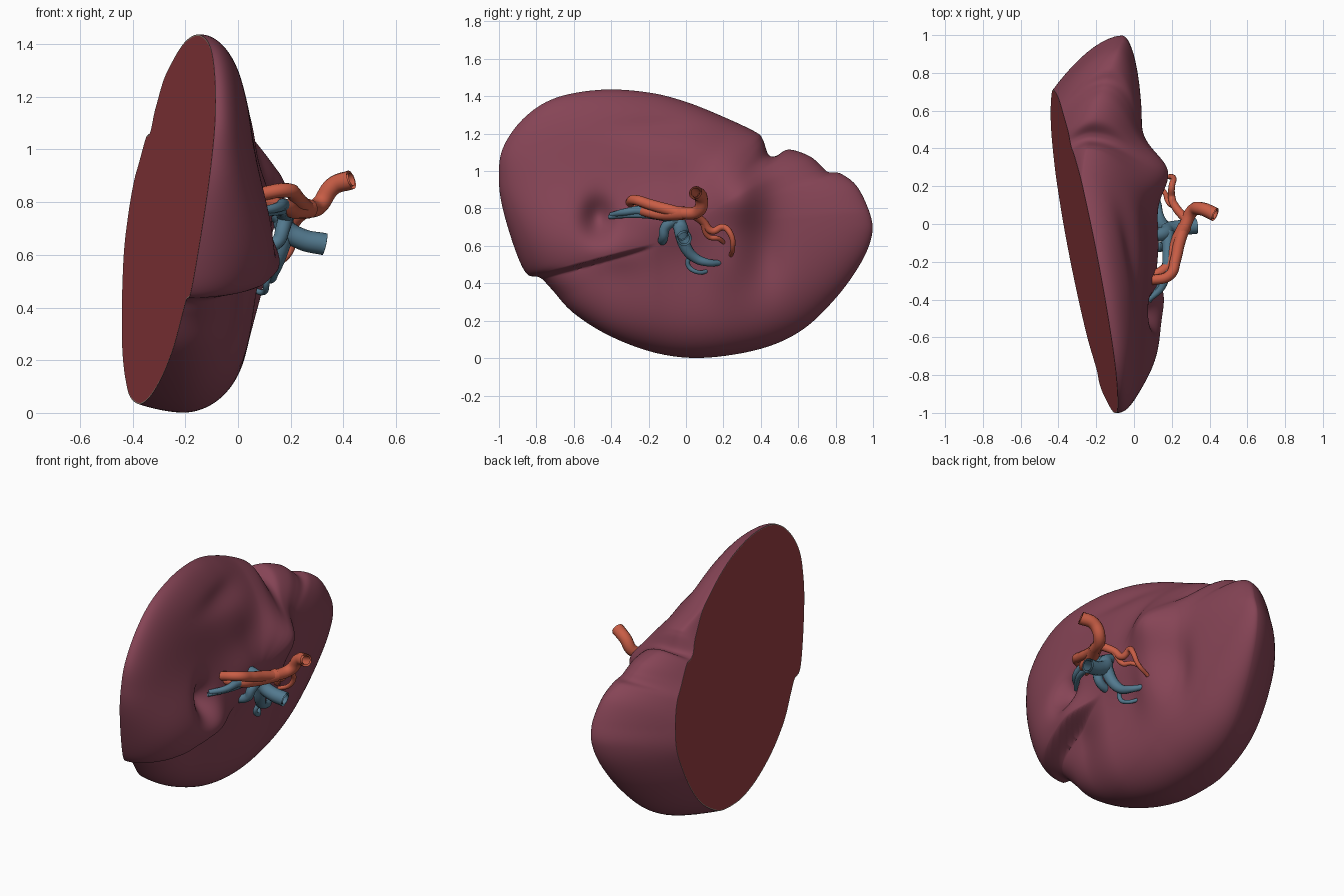
import bpy, bmesh, math
from mathutils import Vector

cube = bpy.data.objects.get("Cube")
if cube:
    bpy.data.objects.remove(cube)


def material(name, color):
    mat = bpy.data.materials.new(name)
    mat.use_nodes = True
    mat.diffuse_color = (*color, 1)
    mat.node_tree.nodes["Principled BSDF"].inputs["Base Color"].default_value = (*color, 1)
    return mat


tissue = material("plum tissue", (0.238, 0.058, 0.092))
cut_tissue = material("dark red cut", (0.32, 0.048, 0.056))
capsule = material("pale capsule edge", (0.36, 0.27, 0.22))
artery_red = material("artery orange red", (0.58, 0.11, 0.06))
vein_blue = material("vein slate blue", (0.085, 0.19, 0.27))


def clamp(value):
    return max(0.0, min(1.0, value))


def smoothstep(value):
    value = clamp(value)
    return value * value * (3 - 2 * value)


def hill(y, z, cy, cz, wy, wz):
    return math.exp(-((y - cy) / wy) ** 2 - ((z - cz) / wz) ** 2)


def closed_spline(points, steps):
    """Smooth closed curve through the given points."""
    result, count = [], len(points)
    for i in range(count):
        a, b, c, d = (Vector(points[(i + k) % count]) for k in (-1, 0, 1, 2))
        for s in range(steps):
            t = s / steps
            result.append(0.5 * (2 * b + (c - a) * t + (2 * a - 5 * b + 4 * c - d) * t * t
                                 + (3 * b - a - 3 * c + d) * t ** 3))
    return result


# Organ outline in (y, z), with the notches on the upper back border
OUTLINE = [(-1, .96), (-.98, 1.12), (-.87, 1.28), (-.7, 1.39), (-.45, 1.435), (-.2, 1.42),
           (0, 1.37), (.2, 1.29), (.37, 1.21), (.41, 1.17), (.44, 1.09), (.48, 1.08),
           (.55, 1.115), (.66, 1.08), (.72, 1.03), (.76, .995), (.83, .985), (.92, .91),
           (.99, .75), (.99, .64), (.93, .5), (.8, .32), (.62, .15), (.4, .05), (.1, .002),
           (-.15, .025), (-.4, .115), (-.6, .24), (-.72, .37), (-.78, .43), (-.85, .45),
           (-.91, .57), (-.98, .8)]
CENTER = Vector((0, .7))


def cut_plane(y, z):
    return -.377 - .173 * y + .108 * z


def relief(y, z):
    """Height of the inner face: lobes, hollows and the overhanging fold."""
    height = .05
    height += .135 * hill(y, z, .28, .89, .14 if y > .28 else .17, .18)
    height += .05 * hill(y, z, .22, .55, .12, .2)
    height -= .04 * hill(y, z, .43, .55, .1, .2)
    height += .04 * hill(y, z, .02, 1.12, .25, .15)
    height += .07 * hill(y, z, -.06, .76, .25, .18)
    height += .09 * hill(y, z, -.62, .62, .38, .3)
    height += .045 * hill(y, z, -.38, .57, .15, .1)
    height -= .1 * hill(y, z, -.47, .75, .075, .1)
    height -= .03 * hill(y, z, -.1, 1.24, .25, .06)
    above_fold = z - (.43 + .27 * (y + .8))
    fade = smoothstep((-.15 - y) / .3)
    under = 1 - smoothstep(above_fold / .028 + .5)
    height -= .13 * fade * under * math.exp(min(0, above_fold) * 3)
    return height


def build_organ():
    rim = closed_spline(OUTLINE, 8)
    count = len(rim)
    window = 12
    soft = [sum((rim[(i + k) % count] for k in range(-window, window + 1)), Vector((0, 0)))
            / (2 * window + 1) for i in range(count)]
    side_steps, face_steps = 10, 72
    bm = bmesh.new()
    rings = [[] for _ in range(side_steps + face_steps)]
    for i, (y, z) in enumerate(rim):
        # Outer side: from the cut edge out to the widest outline
        back = clamp((y - .2) / .8) ** 1.5
        low = clamp((y - z + 1) / 1.2)
        cut_y, cut_z = rim[i].lerp(soft[i], .7 * clamp(y / .4))
        cut_y -= .27 * back
        cut_z += (.6 - cut_z) * (.06 * low + .25 * back)
        start = cut_plane(cut_y, cut_z)
        rim_x = cut_plane(y, z) + .01 + .19 * low + .21 * back
        for s in range(side_steps):
            u = s / side_steps
            out = 1 - (1 - u) ** 1.7
            rings[s].append(bm.verts.new((start + (rim_x - start) * u,
                                          cut_y + (y - cut_y) * out,
                                          cut_z + (z - cut_z) * out)))
        # Inner face: from the outline in to the middle
        direction = (rim[i] - CENTER).normalized()
        power = 3.8 - 1.5 * direction.y + 3.5 * max(0, -direction.x) ** 2
        for s in range(face_steps):
            r = math.cos(s / face_steps * math.pi / 2)
            py, pz = CENTER + r * (soft[i].lerp(rim[i], r ** 6) - CENTER)
            dome = math.sqrt(max(0, 1 - r ** power))
            px = rim_x + (relief(py, pz) - rim_x) * dome
            rings[side_steps + s].append(bm.verts.new((px, py, pz)))
    for lower, upper in zip(rings, rings[1:]):
        for i in range(count):
            j = (i + 1) % count
            bm.faces.new((lower[i], lower[j], upper[j], upper[i]))
    tip = bm.verts.new((relief(*CENTER), *CENTER))
    for i in range(count):
        bm.faces.new((rings[-1][i], rings[-1][(i + 1) % count], tip))
    cut_face = bm.faces.new(rings[0])
    cut_face.material_index = 1
    bmesh.ops.recalc_face_normals(bm, faces=bm.faces)
    # Separate the cut so that it stays flat-shaded, then inset the thin capsule line
    bmesh.ops.split_edges(bm, edges=cut_face.edges)
    border = bmesh.ops.inset_individual(bm, faces=[cut_face], thickness=.005)
    for face in border["faces"]:
        if face != cut_face:
            face.material_index = 2
    mesh = bpy.data.meshes.new("organ_body")
    bm.to_mesh(mesh)
    bm.free()
    for mat in (tissue, cut_tissue, capsule):
        mesh.materials.append(mat)
    organ = bpy.data.objects.new("organ_body", mesh)
    bpy.context.collection.objects.link(organ)
    bpy.context.view_layer.objects.active = organ
    organ.select_set(True)
    bpy.ops.object.shade_smooth_by_angle(angle=math.radians(60))


def vessel(name, mat, start_radius, end_radius, path):
    """Tapered open tube along a smooth path."""
    curve = bpy.data.curves.new(name, "CURVE")
    curve.dimensions = "3D"
    curve.bevel_depth = 1
    curve.bevel_resolution = 4
    curve.resolution_u = 8
    spline = curve.splines.new("BEZIER")
    spline.bezier_points.add(len(path) - 1)
    for i, (point, co) in enumerate(zip(spline.bezier_points, path)):
        point.co = co
        point.handle_left_type = point.handle_right_type = "AUTO"
        point.radius = start_radius + (end_radius - start_radius) * i / (len(path) - 1)
    curve.materials.append(mat)
    bpy.context.collection.objects.link(bpy.data.objects.new(name, curve))


build_organ()

# Arteries
vessel("main_artery", artery_red, .037, .026,
       [(.43, .05, .885), (.36, .08, .86), (.31, .07, .79), (.27, -.01, .775),
        (.24, -.1, .795), (.22, -.19, .82), (.19, -.27, .845), (.08, -.3, .83)])
vessel("main_artery_bore", artery_red, .026, .024, [(.432, .05, .886), (.36, .08, .86)])
vessel("lower_artery_branch", artery_red, .037, .024,
       [(.27, -.01, .775), (.21, -.13, .77), (.18, -.22, .785), (.09, -.28, .8)])
vessel("back_artery_branch", artery_red, .024, .011,
       [(.28, .02, .78), (.22, .09, .73), (.2, .14, .68), (.2, .2, .7), (.21, .24, .66),
        (.18, .25, .59), (.1, .24, .55)])
vessel("back_artery_twig", artery_red, .016, .011,
       [(.22, .09, .72), (.18, .12, .65), (.16, .17, .64), (.09, .21, .61)])

# Veins
vessel("main_vein", vein_blue, .042, .036,
       [(.33, -.01, .64), (.24, -.02, .66), (.18, -.03, .7), (.16, -.05, .75), (.05, -.06, .78)])
vessel("main_vein_bore", vein_blue, .031, .03, [(.332, -.01, .64), (.24, -.02, .66)])
vessel("lower_vein", vein_blue, .038, .014,
       [(.18, -.03, .69), (.15, 0, .59), (.13, .05, .535), (.12, .12, .51), (.08, .19, .51)])
vessel("lower_vein_twig", vein_blue, .014, .01,
       [(.13, .03, .56), (.11, .01, .5), (.1, .06, .46), (.05, .13, .47)])
vessel("upper_front_vein", vein_blue, .034, .014,
       [(.18, -.04, .74), (.18, -.15, .77), (.17, -.25, .79), (.15, -.33, .78), (.08, -.4, .765)])
vessel("front_vein", vein_blue, .024, .012,
       [(.17, -.08, .75), (.17, -.2, .765), (.15, -.3, .765), (.08, -.41, .755)])
vessel("short_vein", vein_blue, .03, .024,
       [(.18, -.06, .74), (.17, -.11, .7), (.15, -.12, .65), (.06, -.13, .62)])
